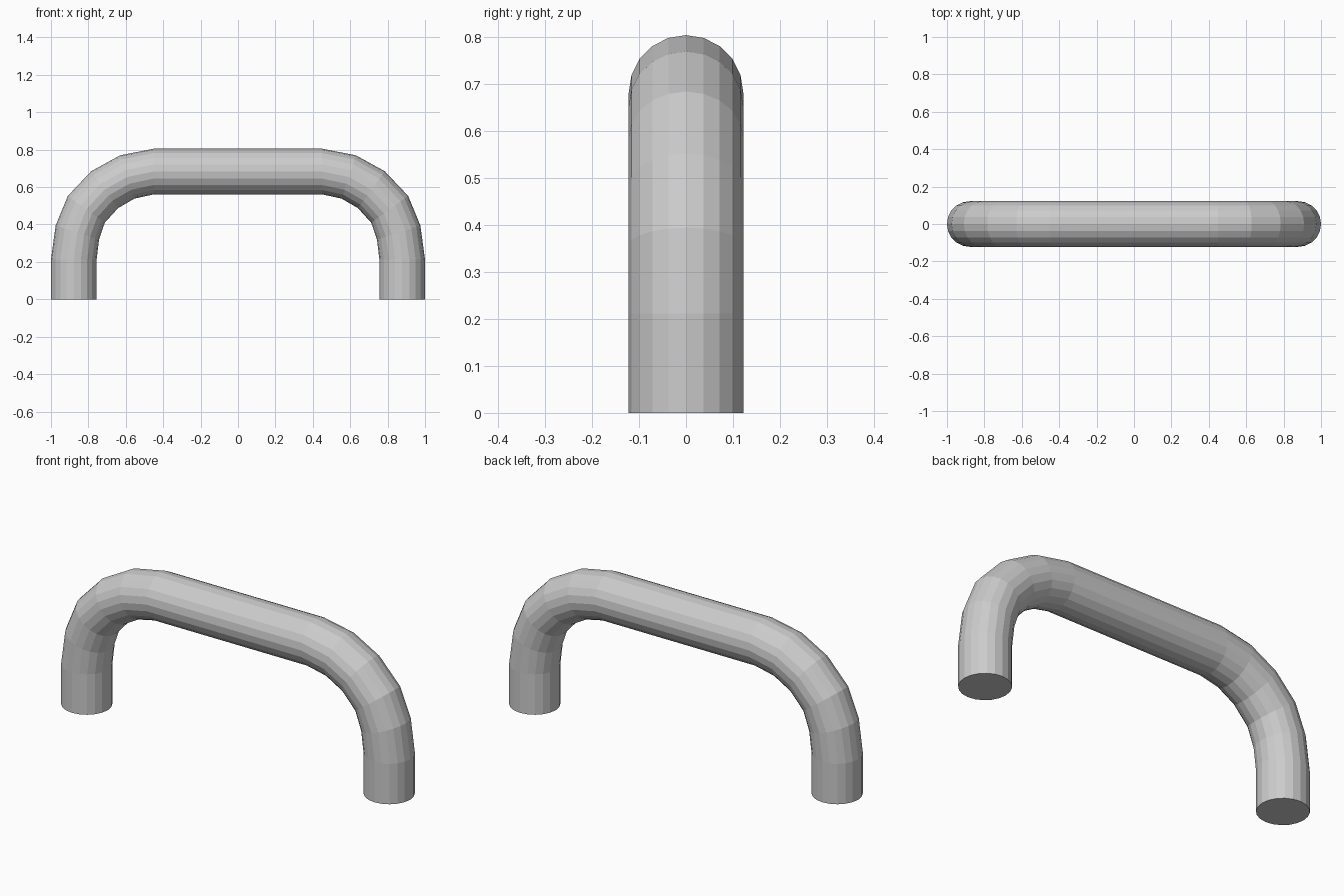
import bpy, bmesh
from math import sin, cos, radians, tau

if "Cube" in bpy.data.objects:
    bpy.data.objects.remove(bpy.data.objects["Cube"])

RADIUS, SIDES = 0.122, 20

# Right half of the centre line: (x, z, tilt of the ring in degrees)
half = [(0.878, 0.0, 0), (0.878, 0.212, 0), (0.859, 0.357, 18),
        (0.811, 0.481, 36), (0.713, 0.586, 54), (0.592, 0.654, 72),
        (0.45, 0.683, 90)]
path = half + [(-x, z, 180 - a) for x, z, a in reversed(half)]

bm = bmesh.new()


def ring(x, z, tilt):
    """Circle of vertices, perpendicular to the centre line."""
    a = radians(tilt)
    verts = []
    for i in range(SIDES):
        t = tau * i / SIDES
        out = RADIUS * cos(t)
        verts.append(bm.verts.new((x + out * cos(a), RADIUS * sin(t), z + out * sin(a))))
    return verts


# Pipe walls between successive rings
rings = [ring(*p) for p in path]
for lower, upper in zip(rings, rings[1:]):
    for i in range(SIDES):
        j = (i + 1) % SIDES
        bm.faces.new((lower[i], lower[j], upper[j], upper[i]))

# Flat caps on both feet
bm.faces.new(rings[0])
bm.faces.new(rings[-1])
bmesh.ops.recalc_face_normals(bm, faces=bm.faces)

mesh = bpy.data.meshes.new("pull_handle")
bm.to_mesh(mesh)
bm.free()
handle = bpy.data.objects.new("pull_handle", mesh)
bpy.context.collection.objects.link(handle)
